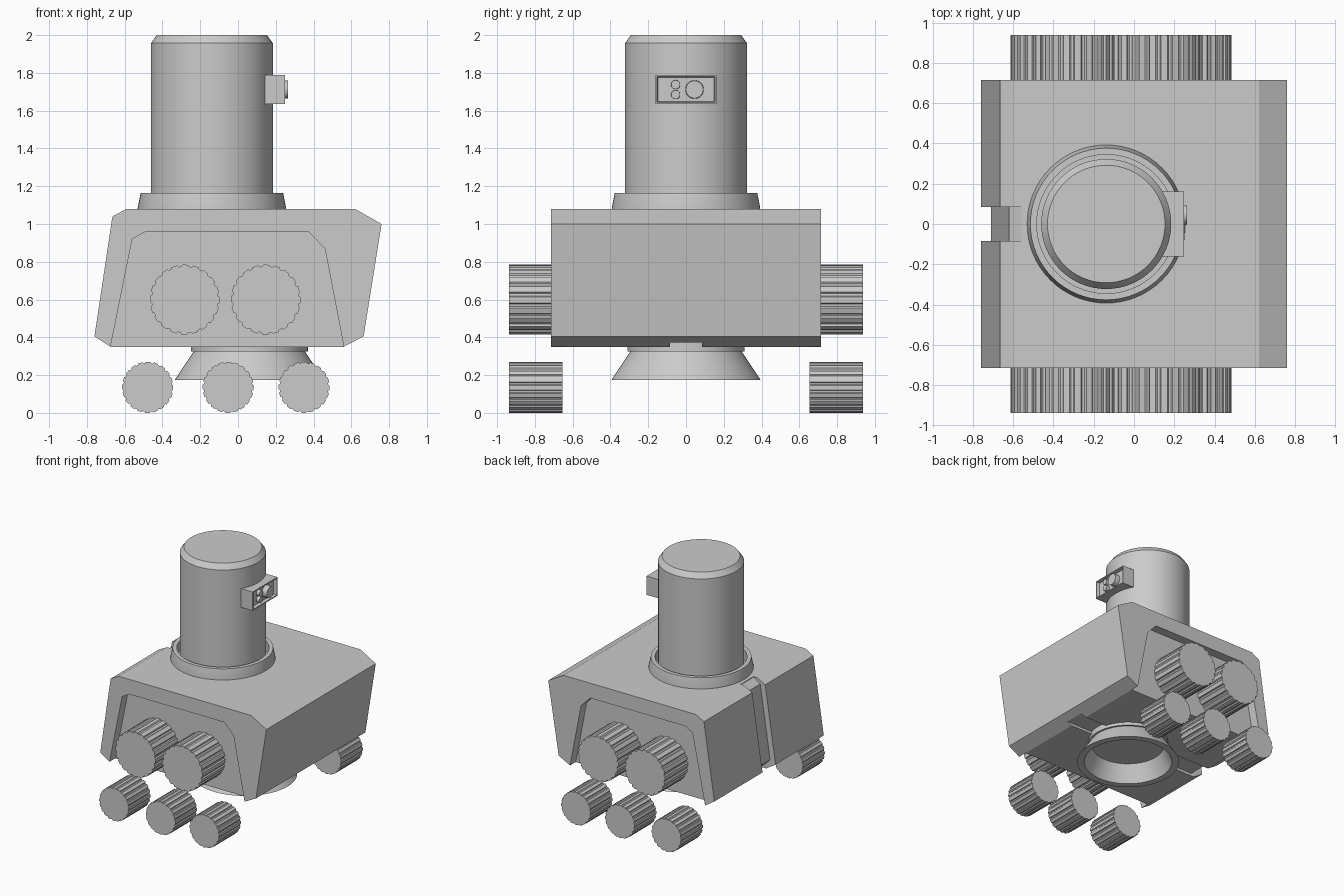
import bpy, bmesh, math
from mathutils import Matrix

if "Cube" in bpy.data.objects:
    bpy.data.objects.remove(bpy.data.objects["Cube"])


def finish(name, bm, smooth=False):
    bmesh.ops.recalc_face_normals(bm, faces=bm.faces)
    me = bpy.data.meshes.new(name)
    bm.to_mesh(me)
    bm.free()
    ob = bpy.data.objects.new(name, me)
    bpy.context.collection.objects.link(ob)
    if smooth:
        bpy.ops.object.select_all(action='DESELECT')
        ob.select_set(True)
        bpy.context.view_layer.objects.active = ob
        bpy.ops.object.shade_smooth_by_angle(angle=math.radians(25))
    return ob


def prism(name, profile, y0, y1):
    """Extrude an xz outline from y0 to y1."""
    bm = bmesh.new()
    a = [bm.verts.new((x, y0, z)) for x, z in profile]
    b = [bm.verts.new((x, y1, z)) for x, z in profile]
    n = len(a)
    bm.faces.new(a)
    bm.faces.new(b[::-1])
    for i in range(n):
        j = (i + 1) % n
        bm.faces.new((a[i], b[i], b[j], a[j]))
    return finish(name, bm)


def lathe(name, profile, cx, sides=64):
    """Spin an (r, z) outline around the vertical axis at x = cx."""
    bm = bmesh.new()
    vs = [bm.verts.new((cx + r, 0, z)) for r, z in profile]
    edges = [bm.edges.new(p) for p in zip(vs, vs[1:])]
    bmesh.ops.spin(bm, geom=vs + edges, cent=(cx, 0, 0), axis=(0, 0, 1),
                   angle=math.tau, steps=sides)
    bmesh.ops.remove_doubles(bm, verts=bm.verts, dist=1e-5)
    return finish(name, bm, True)


def cut(target, cutter):
    m = target.modifiers.new("cut", 'BOOLEAN')
    m.operation, m.solver, m.object = 'DIFFERENCE', 'EXACT', cutter
    cutter.hide_render = True
    cutter.hide_viewport = True


def gear(name, x, z, r, y0, y1, teeth=20):
    """Toothed roller lying along y."""
    pts = []
    for i in range(teeth):
        for f, k in ((-0.32, 1), (0.22, 1), (0.34, 0.95), (0.56, 0.95)):
            a = (i + f) * math.tau / teeth - math.pi / 2
            pts.append((x + k * r * math.cos(a), z + k * r * math.sin(a)))
    return prism(name, pts, y0, y1)


# Hull with side recesses
body = prism("body", [(-0.76, 0.405), (-0.665, 1.04), (-0.59, 1.08), (0.62, 1.08),
                      (0.76, 1.0), (0.665, 0.405), (0.56, 0.35), (-0.675, 0.35)],
             -0.715, 0.715)
recess = [(-0.685, 0.30), (-0.56, 0.92), (-0.495, 0.957), (0.375, 0.957),
          (0.46, 0.87), (0.57, 0.30)]
for tag, s in (("front", -1), ("rear", 1)):
    cut(body, prism(tag + "_recess_cutter", recess, *sorted((s * 0.64, s * 0.9))))

# Centre groove down the back and along the underside
cut(body, prism("groove_cutter", [(-0.9, 1.2), (-0.53, 1.2), (-0.56, 1.075), (-0.62, 1.035),
                                  (-0.71, 0.43), (-0.65, 0.372), (0.62, 0.372),
                                  (0.7, 0.2), (-0.9, 0.2)], -0.085, 0.085))

# Rollers on both sides
for tag, s in (("front", -1), ("rear", 1)):
    for i, x in enumerate((-0.282, 0.147)):
        gear(f"{tag}_upper_roller_{i + 1}", x, 0.60, 0.185, *sorted((s * 0.62, s * 0.938)))
    for i, x in enumerate((-0.478, -0.052, 0.35)):
        gear(f"{tag}_lower_roller_{i + 1}", x, 0.1355, 0.1355, *sorted((s * 0.655, s * 0.938)))

# Turret, collar and underside nozzle
lathe("turret", [(0, 1.07), (0.323, 1.07), (0.323, 1.957), (0.292, 2.0), (0, 2.0)], -0.138)
lathe("collar", [(0.393, 1.07), (0.393, 1.085), (0.377, 1.165), (0.345, 1.165),
                 (0.345, 1.07), (0.393, 1.07)], -0.138)
lathe("nozzle", [(0, 0.40), (0.31, 0.40), (0.31, 0.325), (0.295, 0.325), (0.395, 0.175),
                 (0.34, 0.175), (0.275, 0.315), (0, 0.315)], 0.06)

# Sensor housing with a framed, sunken face
bm = bmesh.new()
bmesh.ops.create_cube(bm, size=1, matrix=Matrix.Translation((0.195, 0, 1.712))
                      @ Matrix.Diagonal((0.105, 0.325, 0.155, 1)))
bm.normal_update()
face = max(bm.faces, key=lambda f: f.normal.x)
bmesh.ops.inset_region(bm, faces=[face], thickness=0.012)
bmesh.ops.inset_region(bm, faces=[face], thickness=0.008, depth=-0.025)
finish("sensor_housing", bm)

# Lenses
for name, y, z, r, x1 in (("main_lens", 0.045, 1.712, 0.05, 0.264),
                          ("small_lens_upper", -0.055, 1.738, 0.025, 0.25),
                          ("small_lens_lower", -0.055, 1.685, 0.025, 0.25)):
    bm = bmesh.new()
    bmesh.ops.create_cone(bm, cap_ends=True, segments=32, radius1=r, radius2=r * 0.93,
                          depth=x1 - 0.2,
                          matrix=Matrix.Translation(((x1 + 0.2) / 2, y, z))
                          @ Matrix.Rotation(math.pi / 2, 4, 'Y'))
    finish(name, bm, True)
